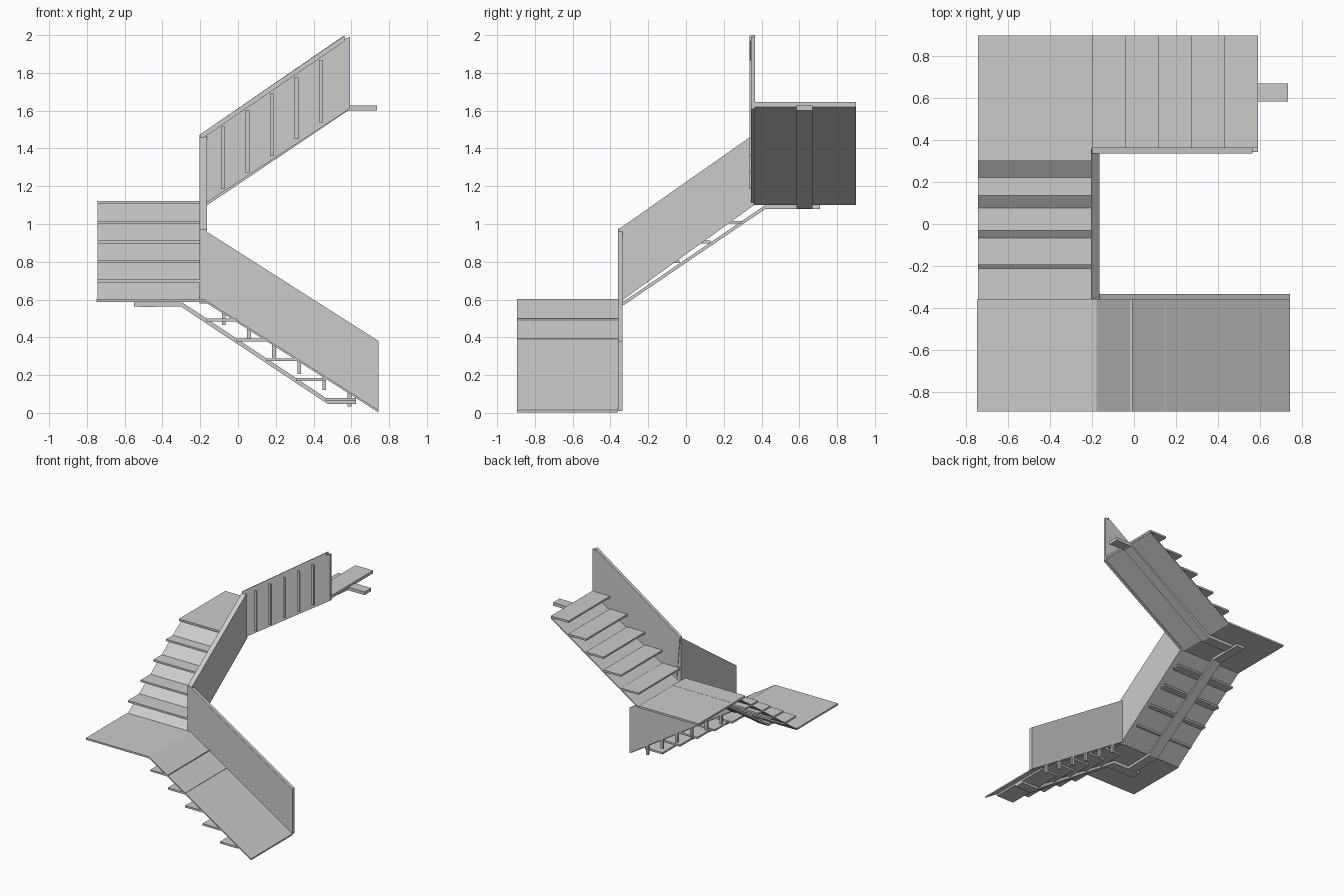
import bpy, bmesh
from mathutils import Vector

if "Cube" in bpy.data.objects:
    bpy.data.objects.remove(bpy.data.objects["Cube"])


def extrude(name, axis, profile, a, b):
    """Extrude a (run, z) profile sideways from a to b. axis = run direction."""
    bm = bmesh.new()
    pt = (lambda r, z, s: (r, s, z)) if axis == 'x' else (lambda r, z, s: (s, r, z))
    near = [bm.verts.new(pt(r, z, a)) for r, z in profile]
    far = [bm.verts.new(pt(r, z, b)) for r, z in profile]
    n = len(profile)
    bm.faces.new(near)
    bm.faces.new(far[::-1])
    for i in range(n):
        j = (i + 1) % n
        bm.faces.new((near[j], near[i], far[i], far[j]))
    bmesh.ops.recalc_face_normals(bm, faces=bm.faces[:])
    me = bpy.data.meshes.new(name)
    bm.to_mesh(me)
    bm.free()
    ob = bpy.data.objects.new(name, me)
    bpy.context.collection.objects.link(ob)
    return ob


def strip(name, axis, top, thick, a, b):
    """Plate following a polyline, with vertical thickness below it."""
    return extrude(name, axis, top + [(r, z - thick) for r, z in reversed(top)], a, b)


def box(name, x0, x1, y0, y1, z0, z1):
    return extrude(name, 'x', [(x0, z0), (x1, z0), (x1, z1), (x0, z1)], y0, y1)


def treads(name, axis, nose, run, depth, z, rise, a, b):
    for i in range(5):
        r = nose + i * run
        strip(f"{name}_{i + 1}", axis, [(r, z + i * rise), (r + depth, z + i * rise)], 0.015, a, b)


# landings
box("lower_landing", -0.75, -0.18, -0.895, -0.36, 0.588, 0.602)
box("upper_landing", -0.745, -0.20, 0.30, 0.90, 1.105, 1.12)

# sloping soffit sheets under / through the treads
strip("lower_ramp", 'x', [(-0.18, 0.602), (0.745, 0.014)], 0.012, -0.895, -0.36)
strip("middle_ramp", 'y', [(-0.36, 0.60), (0.36, 1.115)], 0.01, -0.745, -0.20)
strip("upper_ramp", 'x', [(-0.20, 1.11), (0.59, 1.63)], 0.01, 0.36, 0.90)

# treads of the three flights
treads("lower_tread", 'x', 0.624, -0.1575, -0.16, 0.079, 0.105, -0.895, -0.36)
treads("middle_tread", 'y', -0.36, 0.165, 0.16, 0.705, 0.104, -0.745, -0.20)
treads("upper_tread", 'x', -0.20, 0.158, 0.16, 1.225, 0.105, 0.36, 0.90)

# bent stringers beneath each flight
strip("lower_stringer", 'x', [(-0.55, 0.588), (-0.30, 0.588), (0.475, 0.073), (0.625, 0.073)],
      0.026, -0.67, -0.59)
strip("middle_stringer", 'y', [(-0.67, 0.58), (-0.33, 0.59), (0.42, 1.10), (0.71, 1.10)],
      0.02, -0.515, -0.435)
strip("upper_stringer", 'x', [(-0.42, 1.107), (-0.19, 1.107), (0.585, 1.628), (0.735, 1.628)],
      0.026, 0.585, 0.67)

# solid balustrade panels
extrude("lower_panel", 'x', [(0.745, 0.01), (0.745, 0.38), (-0.19, 0.975), (-0.19, 0.605)],
        -0.36, -0.335)
extrude("middle_panel", 'y', [(-0.36, 0.58), (-0.36, 0.97), (0.36, 1.475), (0.36, 1.10)],
        -0.205, -0.165)
extrude("upper_panel", 'x', [(-0.17, 1.11), (-0.20, 1.475), (0.565, 2.0), (0.565, 1.98),
                             (0.592, 1.99), (0.592, 1.61)], 0.345, 0.365)

# handrail along the top of the upper panel
strip("upper_handrail", 'x', [(-0.20, 1.475), (0.565, 1.998)], 0.03, 0.337, 0.36)

# balusters: lower ones hang below the panel, upper ones stand proud of it
for i in range(6):
    x = -0.075 + i * 0.133
    z = 0.465 - i * 0.086
    box(f"lower_baluster_{i + 1}", x - 0.01, x + 0.01, -0.357, -0.338, z, z + 0.15)
for i in range(5):
    x = -0.08 + i * 0.13
    z = 1.185 + i * 0.088
    box(f"upper_baluster_{i + 1}", x - 0.01, x + 0.01, 0.336, 0.355, z, z + 0.33)
